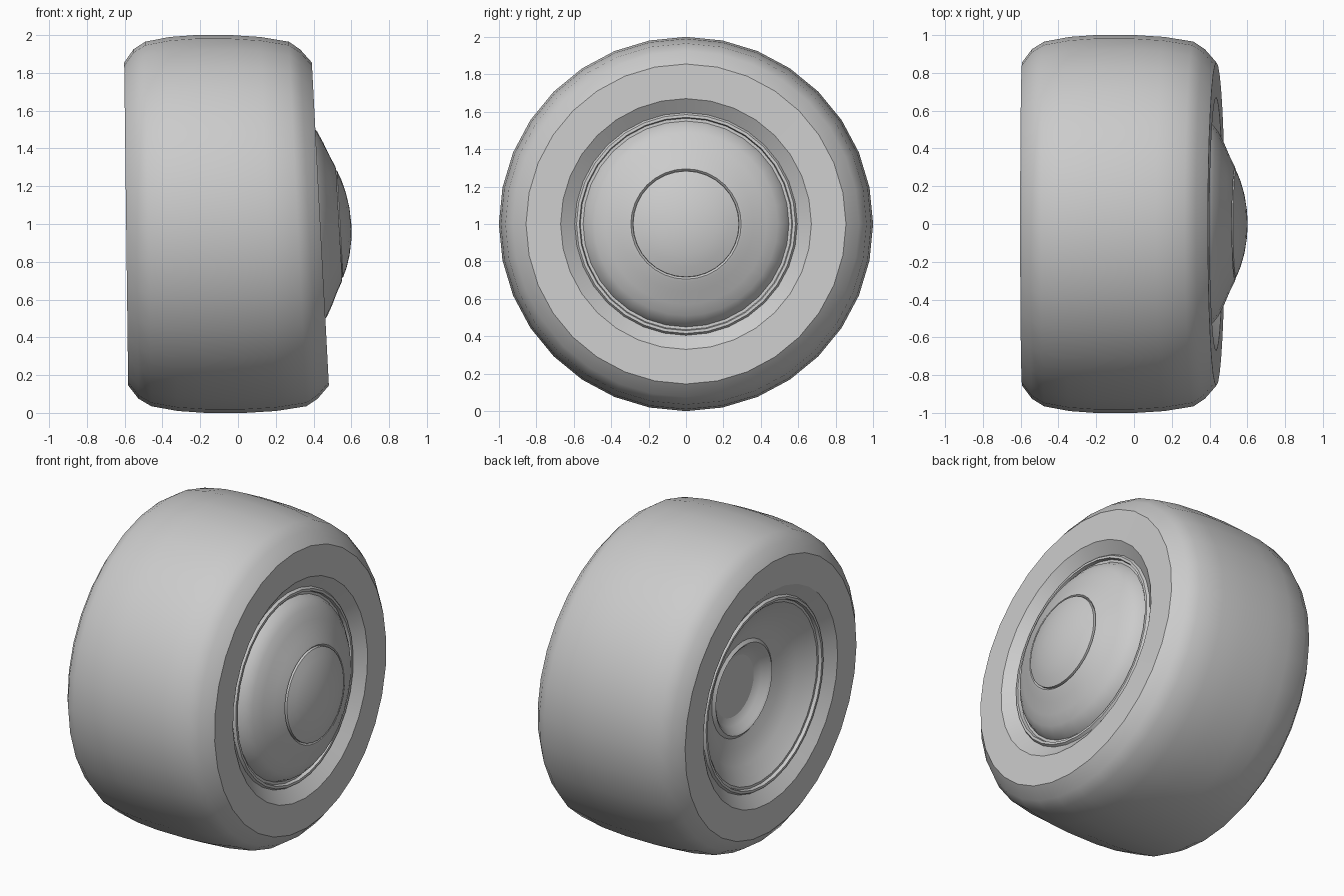
import bpy, bmesh, math

if "Cube" in bpy.data.objects:
    bpy.data.objects.remove(bpy.data.objects["Cube"])

SEG = 32
grey = bpy.data.materials.new("plain_grey")
grey.diffuse_color = (0.6, 0.6, 0.6, 1)
grey.use_nodes = True
grey.node_tree.nodes["Principled BSDF"].inputs["Base Color"].default_value = grey.diffuse_color


def lean(x, z):
    """Slight tilt of the wheel, stronger toward the outer (+x) face."""
    k = 0.012 + 0.041 * (x + 0.6) / 1.04
    return x - k * z


def lathe(name, profile):
    """Spin (x, radius) points round the x axis; surface faces left of the path."""
    bm = bmesh.new()
    rings = []
    for x, r in profile:
        ring = []
        for j in range(SEG):
            a = 2 * math.pi * j / SEG
            y, z = r * math.cos(a), r * math.sin(a)
            ring.append(bm.verts.new((lean(x, z), y, z + 1)))
        rings.append(ring)
    for a, b in zip(rings, rings[1:]):
        for j in range(SEG):
            k = (j + 1) % SEG
            bm.faces.new((a[j], a[k], b[k], b[j]))
    bmesh.ops.remove_doubles(bm, verts=bm.verts, dist=1e-5)
    me = bpy.data.meshes.new(name)
    bm.to_mesh(me)
    bm.free()
    ob = bpy.data.objects.new(name, me)
    bpy.context.collection.objects.link(ob)
    me.materials.append(grey)
    bpy.ops.object.select_all(action='DESELECT')
    ob.select_set(True)
    bpy.context.view_layer.objects.active = ob
    bpy.ops.object.shade_smooth_by_angle(angle=math.radians(30))
    return ob


# tyre: inner bevel, sidewall, rounded tread, sidewall, outer bevel
lathe("tyre", [
    (-0.535, 0.595), (-0.59, 0.67), (-0.592, 0.855),
    (-0.54, 0.925), (-0.475, 0.965), (-0.34, 0.99), (-0.2, 1.0),
    (0.0, 1.0), (0.16, 0.99), (0.315, 0.965), (0.375, 0.925),
    (0.436, 0.855), (0.435, 0.67), (0.38, 0.595)])

# outer rim ring and domed wheel disc
lathe("outer_rim", [
    (0.38, 0.595), (0.395, 0.585), (0.395, 0.57), (0.375, 0.565), (0.375, 0.55)])
lathe("outer_wheel_disc", [
    (0.375, 0.55), (0.412, 0.53), (0.445, 0.49), (0.475, 0.43), (0.505, 0.36),
    (0.53, 0.31), (0.535, 0.295), (0.52, 0.28)])

# centre cap
lathe("centre_cap", [
    (0.515, 0.285), (0.54, 0.283), (0.562, 0.23), (0.581, 0.165),
    (0.595, 0.085), (0.6, 0.0)])

# recessed inner side: cup, cone and rim ring
lathe("inner_dish", [
    (-0.34, 0.19), (-0.36, 0.235), (-0.395, 0.265), (-0.405, 0.28),
    (-0.39, 0.30), (-0.41, 0.36), (-0.45, 0.45), (-0.53, 0.55)])
lathe("inner_rim", [
    (-0.53, 0.55), (-0.53, 0.565), (-0.55, 0.57), (-0.55, 0.585), (-0.535, 0.595)])
lathe("inner_hub_plate", [(-0.34, 0.19), (-0.34, 0.0)])
